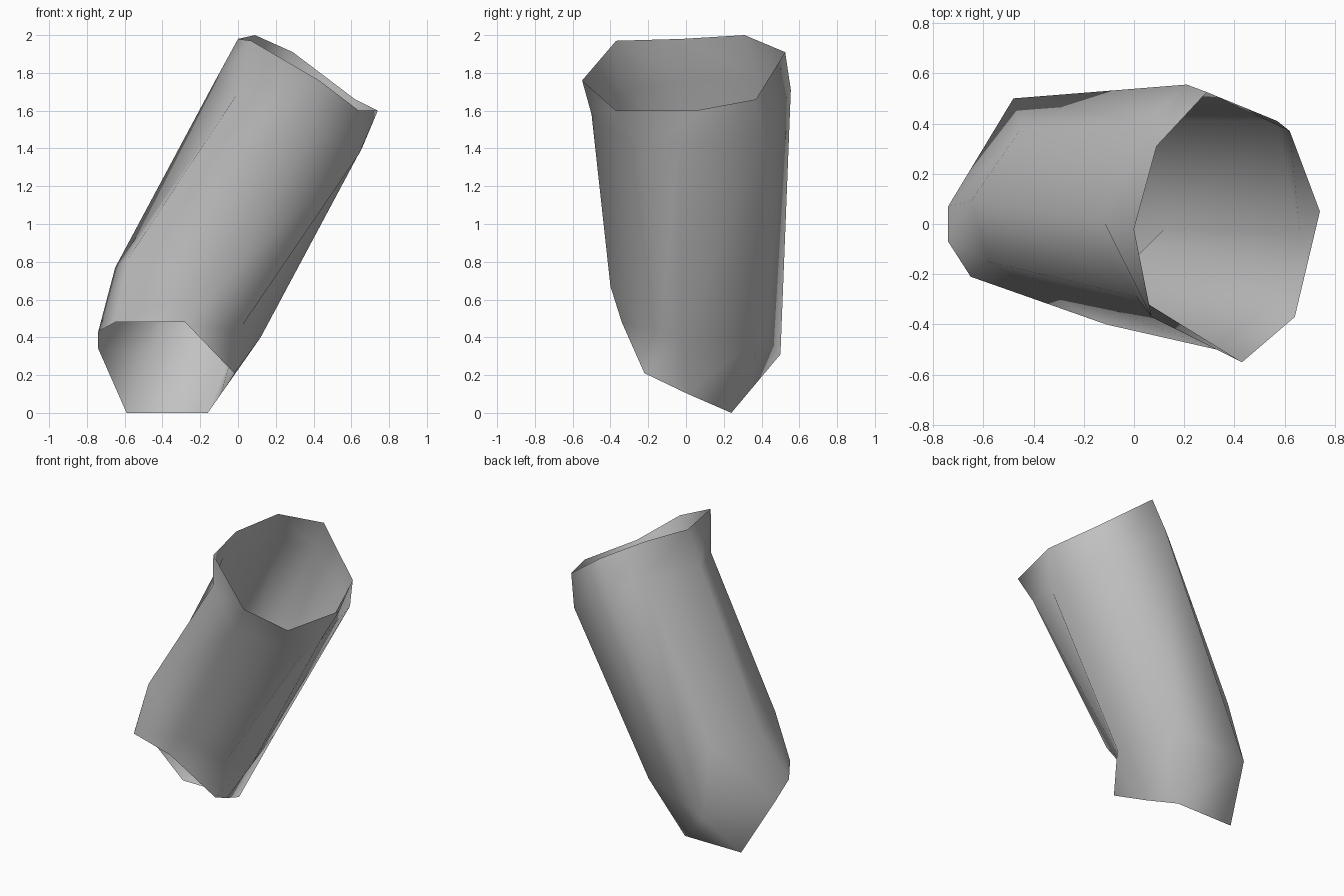
import bpy
import bmesh

cube = bpy.data.objects.get("Cube")
if cube:
    bpy.data.objects.remove(cube, do_unlink=True)

grey = bpy.data.materials.new("plain_grey")
grey.use_nodes = True
colour = (0.54, 0.54, 0.54, 1)
grey.diffuse_color = colour
grey.node_tree.nodes["Principled BSDF"].inputs["Base Color"].default_value = colour

# Eight-sided cross-sections of the bent sleeve, upper rim to lower mouth
upper_rim = [(0, -.02, 1.98), (.09, .31, 2), (.29, .525, 1.91), (.62, .37, 1.66),
             (.74, .05, 1.6), (.64, -.37, 1.6), (.43, -.55, 1.76), (.07, -.37, 1.97)]
below_rim = [(-.12, .01, 1.76), (.05, .4, 1.77), (.21, .555, 1.71), (.57, .41, 1.45),
             (.66, -.04, 1.41), (.64, -.22, 1.37), (.33, -.5, 1.58), (.01, -.29, 1.71)]
# The elbow is pinched inwards at the inside of the bend
elbow = [(-.65, .09, .77), (-.45, .38, .77), (-.48, .5, .31), (0, .41, .42),
         (.12, -.02, .4), (0, -.14, .43), (-.11, -.4, .67), (-.58, -.15, .82)]
mouth = [(-.74, -.07, .43), (-.74, .07, .34), (-.59, .24, 0), (-.16, .24, 0),
         (-.09, .01, .1), (-.02, -.22, .21), (-.28, -.34, .48), (-.65, -.21, .48)]

# Open tube: bridge each section to the next
bm = bmesh.new()
rings = [[bm.verts.new(p) for p in ring] for ring in (upper_rim, below_rim, elbow, mouth)]
for upper, lower in zip(rings, rings[1:]):
    for i in range(len(upper)):
        j = (i + 1) % len(upper)
        bm.faces.new((upper[i], upper[j], lower[j], lower[i]))

# Crease the heel and the inner fold along their diagonals
for top, bottom in ((2, 1), (5, 6)):
    bmesh.ops.connect_verts(bm, verts=[rings[2][top], rings[3][bottom]])

bmesh.ops.recalc_face_normals(bm, faces=bm.faces)
for face in bm.faces:
    face.smooth = True

mesh = bpy.data.meshes.new("sleeve")
bm.to_mesh(mesh)
bm.free()
mesh.materials.append(grey)
sleeve = bpy.data.objects.new("sleeve", mesh)
bpy.context.collection.objects.link(sleeve)
